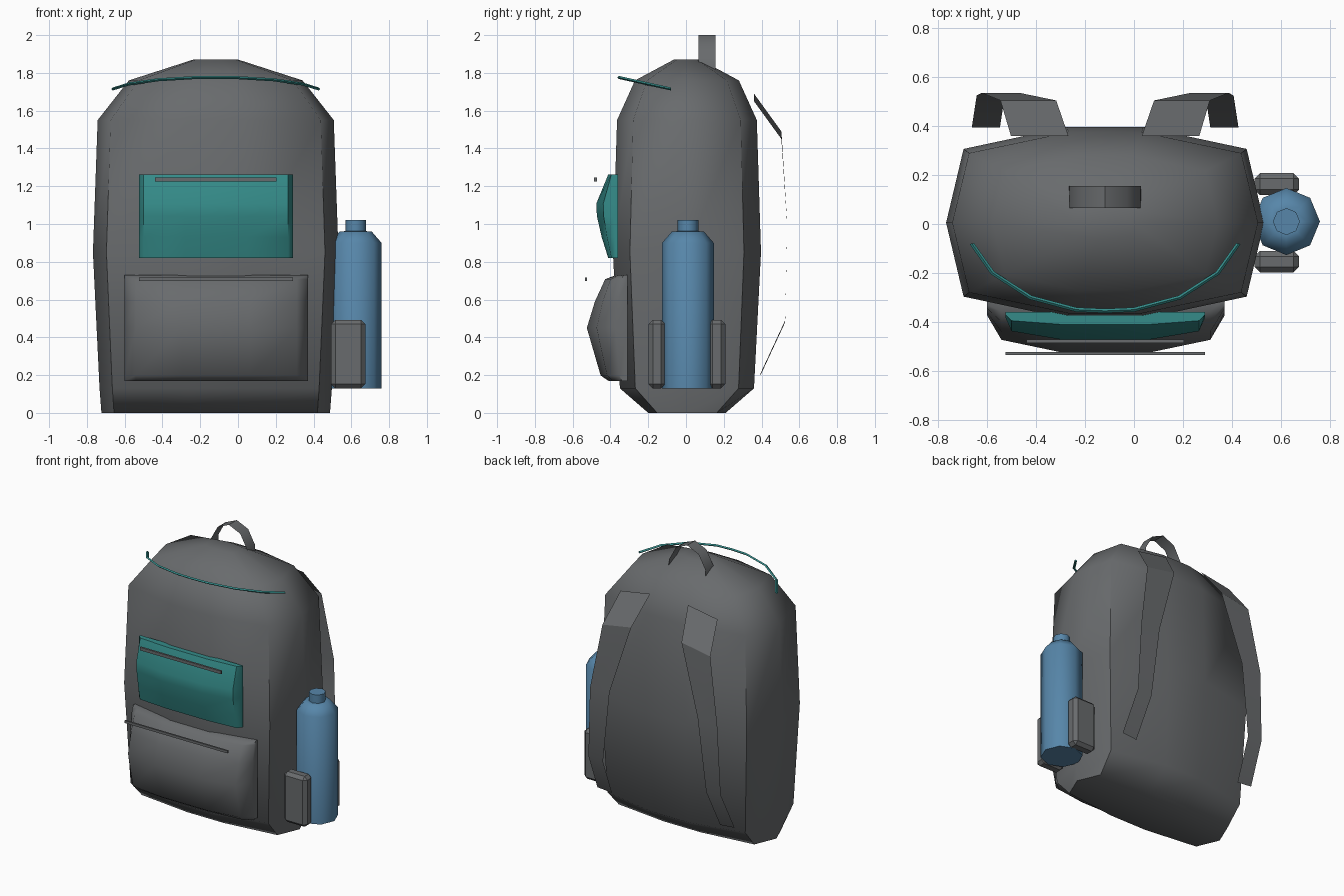
import bpy, bmesh, math
from mathutils import Vector

old = bpy.data.objects.get("Cube")
if old:
    bpy.data.objects.remove(old, do_unlink=True)

MID = -0.118  # centre line of the bag


def material(name, rgb):
    m = bpy.data.materials.new(name)
    m.use_nodes = True
    m.diffuse_color = (*rgb, 1)
    m.node_tree.nodes["Principled BSDF"].inputs["Base Color"].default_value = (*rgb, 1)
    return m


grey = material("grey fabric", (0.14, 0.147, 0.153))
teal = material("teal fabric", (0.035, 0.26, 0.25))
blue = material("blue bottle", (0.095, 0.24, 0.40))


def finish(name, bm, mat, angle=None, solid=True):
    """Turn a bmesh into an object with one colour and optional smooth shading."""
    if solid:
        bmesh.ops.recalc_face_normals(bm, faces=bm.faces)
    mesh = bpy.data.meshes.new(name)
    bm.to_mesh(mesh)
    bm.free()
    mesh.materials.append(mat)
    ob = bpy.data.objects.new(name, mesh)
    bpy.context.collection.objects.link(ob)
    if angle:
        bpy.ops.object.select_all(action="DESELECT")
        ob.select_set(True)
        bpy.context.view_layer.objects.active = ob
        bpy.ops.object.shade_smooth_by_angle(angle=math.radians(angle))
    return ob


def skin(rings, closed=True, caps=True):
    """Bridge rows of points with quads; closed rows become tubes."""
    bm = bmesh.new()
    rows = [[bm.verts.new(p) for p in r] for r in rings]
    n = len(rows[0])
    for a, b in zip(rows, rows[1:]):
        for i in range(n if closed else n - 1):
            j = (i + 1) % n
            bm.faces.new((a[i], a[j], b[j], b[i]))
    if closed and caps:
        bm.faces.new(rows[0][::-1])
        bm.faces.new(rows[-1])
    return bm


def box(name, lo, hi, mat, bevel=0):
    bm = bmesh.new()
    bmesh.ops.create_cube(bm, size=1)
    for v in bm.verts:
        v.co = Vector([(a + b) / 2 + c * (b - a) for a, b, c in zip(lo, hi, v.co)])
    if bevel:
        bmesh.ops.bevel(bm, geom=bm.edges[:], offset=bevel, segments=1, affect="EDGES")
    return finish(name, bm, mat)


# Body: one ten-sided section lofted through height, half width, half depth
quarter = [(1, 0), (0.89, 0.77), (0.24, 1)]
section = quarter + [(-x, y) for x, y in quarter[::-1]]
section += [(-x, -y) for x, y in quarter[1:]] + [(x, -y) for x, y in quarter[:0:-1]]
levels = [(0, 0.605, 0.205), (0.13, 0.615, 0.355), (0.85, 0.65, 0.392),
          (1.55, 0.625, 0.37), (1.76, 0.46, 0.275), (1.87, 0.12, 0.07)]
body = skin([[(MID + x * w, 0.005 + y * d, z) for x, y in section] for z, w, d in levels])
finish("body", body, grey, 57)


# Front pockets: bulged panels with short side walls
def pocket(name, x0, x1, z0, z1, back, depth, across, up, mat):
    cx, hw, cz, hh = (x0 + x1) / 2, (x1 - x0) / 2, (z0 + z1) / 2, (z1 - z0) / 2
    cols = [(-u, f) for u, f in across] + [(u, f) for u, f in across[::-1]]
    cols = [(-1, 0)] + cols + [(1, 0)]
    rows = [(up[0][0], 0)] + up + [(up[-1][0], 0)]
    rings = [[(cx + hw * u, back - depth * fu * fv, cz + hh * v) for u, fu in cols]
             for v, fv in rows]
    bm = skin(rings, closed=False)
    bmesh.ops.remove_doubles(bm, verts=bm.verts[:], dist=0.0005)
    bmesh.ops.dissolve_degenerate(bm, edges=bm.edges[:], dist=0.0005)
    finish(name, bm, mat, 50)


pocket("lower_pocket", -0.6, 0.37, 0.17, 0.73, -0.31, 0.215,
       [(1, 0.3), (0.88, 0.76), (0.37, 1)],
       [(-1, 0.47), (-0.9, 0.66), (0, 1), (0.5, 0.8), (0.92, 0.55), (1, 0.28)], grey)
pocket("upper_pocket", -0.525, 0.29, 0.82, 1.262, -0.36, 0.115,
       [(1, 0.2), (0.94, 0.68), (0.4, 1)],
       [(-1, 0.45), (-0.5, 0.75), (0, 0.97), (0.3, 1), (1, 0.45)], teal)

# Zip bars in front of the pockets
box("upper_zip", (-0.44, -0.486, 1.224), (0.205, -0.472, 1.246), grey)
box("lower_zip", (-0.525, -0.536, 0.698), (0.29, -0.524, 0.716), grey)

# Teal piping across the top front
half = [(0.545, -0.08), (0.46, -0.2), (0.305, -0.3), (0.118, -0.35)]
path = [(-x, y) for x, y in half] + [(0, -0.355)] + half[::-1]
piping = []
for x, y in path:
    out = Vector((x, y * 1.5, 0)).normalized() * 0.009
    c = Vector((MID + x, y, 1.697 - 0.222 * y))
    up = Vector((0, 0, 0.008))
    piping.append([c + out, c + up, c - out, c - up])
finish("top_piping", skin(piping), teal, 40)

# Carry handle: flat ribbon arch
arch = [(-0.148, 1.8), (-0.145, 1.86), (-0.09, 1.96), (0, 2.0), (0.09, 1.96),
        (0.145, 1.86), (0.148, 1.8)]
handle = skin([[(MID + x, 0.065, z), (MID + x, 0.155, z)] for x, z in arch], closed=False)
finish("handle", handle, grey, 40, solid=False)

# Shoulder straps: tapering ribbons given as inner x, outer x, y, z, drop
strap = [(0.15, 0.385, 0.36, 1.69, 0.04), (0.2, 0.428, 0.505, 1.49, 0.04),
         (0.35, 0.505, 0.536, 1.0, 0.01), (0.41, 0.525, 0.525, 0.48, -0.01),
         (0.43, 0.545, 0.395, 0.2, -0.01)]
for side, name in ((1, "left_strap"), (-1, "right_strap")):
    rows = [[(MID + side * a, y, z), (MID + side * b, y, z - drop)][::side]
            for a, b, y, z, drop in strap]
    finish(name, skin(rows, closed=False), grey, 30, solid=False)

# Bottle: eight-sided with shoulder and cap
profile = [(0.137, 0.13), (0.137, 0.9), (0.085, 0.96), (0.055, 0.962), (0.055, 1.022)]
ring = [math.tau * i / 8 for i in range(8)]
bottle = skin([[(0.623 + r * math.cos(a), 0.01 + r * math.sin(a), z) for a in ring]
               for r, z in profile])
finish("bottle", bottle, blue, 50)

# Padded holders on both sides of the bottle
for name, y0, y1 in (("front_holder", -0.198, -0.11), ("back_holder", 0.118, 0.208)):
    box(name, (0.493, y0, 0.13), (0.674, y1, 0.492), grey, 0.022)
